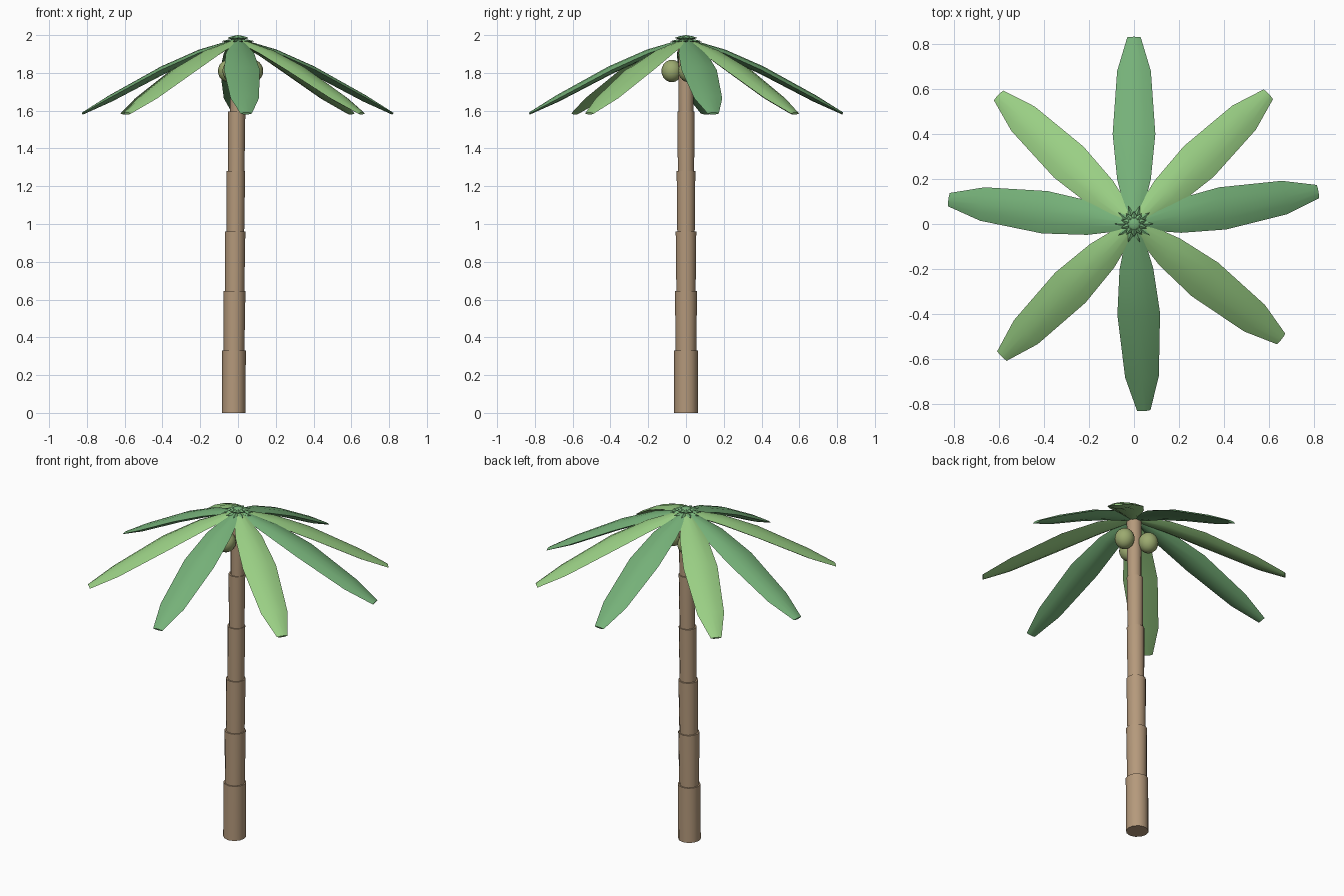
import bpy, bmesh, math
from mathutils import Vector

if "Cube" in bpy.data.objects:
    bpy.data.objects.remove(bpy.data.objects["Cube"])


def material(name, rgb):
    m = bpy.data.materials.new(name)
    m.diffuse_color = (*rgb, 1)
    m.use_nodes = True
    m.node_tree.nodes["Principled BSDF"].inputs["Base Color"].default_value = m.diffuse_color
    return m


BARK = material("bark", (0.46, 0.32, 0.20))
DARK = material("dark_green", (0.18, 0.44, 0.19))
LIGHT = material("light_green", (0.32, 0.62, 0.23))
NUT = material("nut", (0.33, 0.40, 0.16))


def loft(name, rings, mat, angle=40):
    """Skin equal-sized rings of points and cap both ends."""
    bm = bmesh.new()
    loops = [[bm.verts.new(p) for p in ring] for ring in rings]
    n = len(loops[0])
    for a, b in zip(loops, loops[1:]):
        for i in range(n):
            j = (i + 1) % n
            bm.faces.new((a[i], a[j], b[j], b[i]))
    bm.faces.new(loops[0])
    bm.faces.new(loops[-1])
    bmesh.ops.recalc_face_normals(bm, faces=bm.faces)
    mesh = bpy.data.meshes.new(name)
    bm.to_mesh(mesh)
    bm.free()
    mesh.materials.append(mat)
    ob = bpy.data.objects.new(name, mesh)
    bpy.context.collection.objects.link(ob)
    bpy.ops.object.select_all(action='DESELECT')
    ob.select_set(True)
    bpy.context.view_layer.objects.active = ob
    bpy.ops.object.shade_smooth_by_angle(angle=math.radians(angle))
    return ob


def ball(name, loc, r, mat, scale_z=1):
    bpy.ops.mesh.primitive_uv_sphere_add(segments=16, ring_count=10, radius=r, location=loc)
    ob = bpy.context.object
    ob.name = name
    ob.scale.z = scale_z
    ob.data.materials.append(mat)
    bpy.ops.object.shade_smooth()


def circle(x, z, r, n=12):
    return [(x + r * math.cos(math.tau * i / n), r * math.sin(math.tau * i / n), z)
            for i in range(n)]


# Trunk: stacked segments, each a little wider at its top, leaning slightly
trunk = [(0.00, 0.33, -0.023, 0.0625), (0.31, 0.645, -0.021, 0.0585),
         (0.625, 0.96, -0.0175, 0.0545), (0.94, 1.28, -0.0135, 0.0495),
         (1.26, 1.595, -0.009, 0.046), (1.575, 1.95, -0.003, 0.0415)]
for k, (z0, z1, x, r) in enumerate(trunk):
    bottom = r if k == 0 else r * 0.93
    loft(f"trunk_segment_{k + 1}", [circle(x, z0, bottom), circle(x + 0.002, z1, r)], BARK)

# Leaves: lens section lofted along a drooping path (radius, height, half width, thickness)
path = [(0.00, 1.972, 0.025, 0.012), (0.20, 1.905, 0.075, 0.02), (0.40, 1.815, 0.095, 0.022),
        (0.68, 1.665, 0.075, 0.018), (0.83, 1.585, 0.03, 0.006)]
section = [(-1, 0), (-0.5, 0.8), (0, 1), (0.5, 0.8), (1, 0), (0.5, -0.8), (0, -1), (-0.5, -0.8)]
for k, deg in enumerate((90, 44, 10, -38, -87, -135, 172.5, 136.5)):
    a = math.radians(deg)
    out, side = Vector((math.cos(a), math.sin(a), 0)), Vector((-math.sin(a), math.cos(a), 0))
    up = Vector((0, 0, 0.9)) + out * 0.43
    rings = [[out * r + Vector((0, 0, z)) + side * (u * w) + up * (v * t) for u, v in section]
             for r, z, w, t in path]
    loft(f"leaf_{k + 1}", rings, (DARK, LIGHT)[k % 2], 60)

# Crown: two rings of small pointed sprouts around a bud
for layer, (n, r, z) in enumerate(((10, 0.085, 1.968), (10, 0.058, 1.985))):
    for i in range(n):
        a = math.tau * (i + layer / 2) / n
        out, side = Vector((math.cos(a), math.sin(a), 0)), Vector((-math.sin(a), math.cos(a), 0))
        mid = Vector((0, 0, z))
        rings = [[mid + out * d + side * (u * w) + Vector((0, 0, v * w))
                  for u, v in ((-1, 0), (0, 0.7), (1, 0), (0, -0.7))]
                 for d, w in ((0.01, 0.01), (0.045 * r / 0.085, 0.014), (r, 0.001))]
        loft(f"crown_sprout_{layer + 1}_{i + 1}", rings, DARK, 20)
ball("crown_bud", (0, 0, 1.98), 0.033, DARK, 0.6)

# Coconuts: three under the leaves
for i in range(3):
    a = math.radians(10 + 120 * i)
    ball(f"coconut_{i + 1}", (0.08 * math.cos(a), 0.08 * math.sin(a), 1.81), 0.055, NUT, 1.08)
